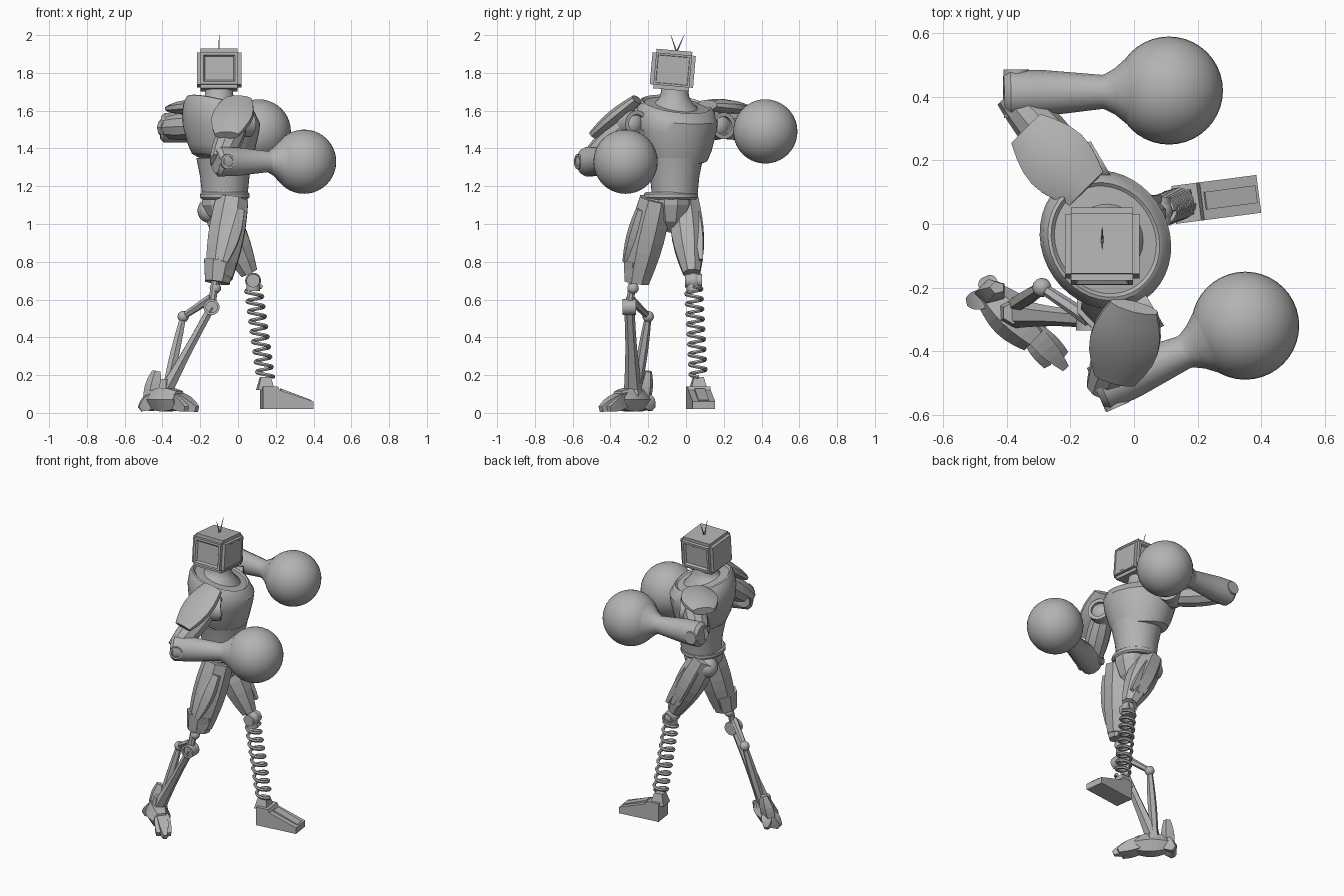
import bpy, bmesh, math
from mathutils import Vector, Matrix

cube = bpy.data.objects.get("Cube")
if cube:
    bpy.data.objects.remove(cube, do_unlink=True)

GREY = (.45, .45, .45, 1)
metal = bpy.data.materials.new("grey metal")
metal.use_nodes = True
metal.diffuse_color = GREY
metal.node_tree.nodes["Principled BSDF"].inputs["Base Color"].default_value = GREY

X, Y, Z = Matrix.Identity(3)
FACING = Vector((.85, .5, 0)).normalized()


def point(x, y, z):
    return Vector((x, y, z))


def finish(name, bm, smooth=True):
    bmesh.ops.recalc_face_normals(bm, faces=bm.faces)
    mesh = bpy.data.meshes.new(name)
    bm.to_mesh(mesh)
    bm.free()
    mesh.materials.append(metal)
    part = bpy.data.objects.new(name, mesh)
    bpy.context.collection.objects.link(part)
    if smooth:
        bpy.ops.object.select_all(action='DESELECT')
        part.select_set(True)
        bpy.context.view_layer.objects.active = part
        bpy.ops.object.shade_smooth_by_angle(angle=math.radians(35))


def loft(name, rows, sides, hint, axis=None, smooth=True):
    """Skin rings given as (centre, half width along hint, half depth, tilt)."""
    bm = bmesh.new()
    rings = []
    grow = 1 / math.cos(math.pi / sides)
    last = len(rows) - 1
    for i, (centre, width, depth, tilt) in enumerate(rows):
        along = axis or (rows[min(i + 1, last)][0] - rows[max(i - 1, 0)][0]).normalized()
        across = (hint - along * hint.dot(along)).normalized()
        outward = along.cross(across)
        ring = []
        for k in range(sides):
            angle = (k + .5) * math.tau / sides
            a = width * grow * math.cos(angle)
            b = depth * grow * math.sin(angle)
            ring.append(bm.verts.new(centre + across * a + outward * b - along * a * tilt))
        rings.append(ring)
    for low, high in zip(rings, rings[1:]):
        for k in range(sides):
            n = (k + 1) % sides
            bm.faces.new((low[k], low[n], high[n], high[k]))
    bm.faces.new(rings[0])
    bm.faces.new(rings[-1])
    finish(name, bm, smooth)


def limb(name, start, end, thick, thin, swell=0, flat=1, sides=8, hint=None, smooth=False):
    """Straight tapering piece that swells in the middle."""
    if hint is None:
        hint = X if abs((end - start).normalized().z) > .5 else Z
    steps = 6 if swell else 1
    rows = []
    for i in range(steps + 1):
        t = i / steps
        radius = thick + (thin - thick) * t + swell * math.sin(math.pi * t)
        rows.append((start.lerp(end, t), radius, radius * flat, 0))
    loft(name, rows, sides, hint, smooth=smooth)


def turned(name, centre, axis, hint, profile, ratio=1, sides=32):
    """Body of revolution from a profile of (distance, radius, tilt)."""
    rows = [(centre + axis * far, r, r * ratio, tilt) for far, r, tilt in profile]
    loft(name, rows, sides, hint, axis, sides > 12)


def ball(name, centre, radius, segments=20):
    bm = bmesh.new()
    bmesh.ops.create_uvsphere(bm, u_segments=segments, v_segments=segments // 2, radius=radius)
    bmesh.ops.translate(bm, vec=centre, verts=bm.verts)
    finish(name, bm)


def disc(name, centre, normal, radius, depth):
    rim, floor = radius * .7, depth * .6
    turned(name, centre, normal, Z,
           [(-depth, radius, 0), (depth, radius, 0), (depth, rim, 0), (floor, rim, 0)], sides=20)


# Television head with framed side panels and an outlined screen
bm = bmesh.new()
bmesh.ops.create_cube(bm, size=1)
bmesh.ops.scale(bm, vec=(.235, .23, .21), verts=bm.verts)
bmesh.ops.bevel(bm, geom=bm.edges[:], offset=.02, segments=2, affect='EDGES')
bm.normal_update()
flats = [f for f in bm.faces if f.calc_area() > .02]
panels = [f for f in flats if abs(f.normal.y) > .9]
screen = [f for f in flats if f.normal.x > .9]
for faces, inset, depth in ((panels, .02, 0), (panels, .012, -.012),
                            (screen, .015, 0), (screen, .003, -.002)):
    bmesh.ops.inset_individual(bm, faces=faces, thickness=inset, depth=depth)
bmesh.ops.transform(bm, verts=bm.verts, matrix=Matrix.Translation((-.1, -.07, 1.815))
                    @ Matrix.Rotation(math.radians(-5), 4, 'X'))
finish("head", bm, False)

# Wire antennas
antenna_base = point(-.1, -.05, 1.91)
for side, lean in (("right", -.03), ("left", .04)):
    limb(side + "_antenna", antenna_base, point(-.1, antenna_base.y + lean, 2), .004, .001, sides=6)

# Neck, chest with sloping collar, abdomen, belt and pelvis
turned("neck", point(-.1, -.06, 1.6), Z, FACING,
       [(-.05, .15, .3), (.02, .13, .2), (.05, .09, .1), (.08, .075, 0), (.13, .07, 0)])
turned("chest", point(-.09, -.05, 1.5), Z, FACING,
       [(-.16, .13, .2), (-.15, .15, .2), (-.1, .17, .15), (0, .195, .1), (.06, .2, .15),
        (.1, .19, .3), (.13, .175, .3), (.135, .165, .3), (.125, .155, .3), (.13, .1, .3)],
       1.12, 40)
turned("abdomen", point(-.07, -.06, 1.15), Z, FACING, [(0, .12, 0), (.1, .13, 0), (.2, .15, 0)])
waist = point(-.07, -.08, 1.15)
turned("belt", waist, Z, X, [(-.02, .12, 0), (-.01, .13, 0), (.01, .13, 0), (.02, .12, 0)], 1.1)
turned("pelvis", waist, Z, X, [(-.18, .03, .5), (-.12, .09, .2), (-.05, .12, 0), (0, .12, 0)], .9, 10)
ball("left_hip", point(-.15, -.01, 1.07), .065)
ball("right_hip", point(-.04, -.16, 1.08), .08)

# Right leg: armoured thigh with cuff and plate
knee, hub = point(-.12, -.28, .66), point(-.14, -.3, .56)
limb("right_thigh", point(-.03, -.16, 1.13), point(-.1, -.255, .72), .085, .07, .016)
limb("right_thigh_cuff", point(-.095, -.245, .8), point(-.11, -.26, .69), .085, .065)
limb("right_thigh_plate", point(0, -.24, 1.08), point(-.08, -.32, .8), .035, .025, .02, .6, 6)
limb("right_knee_pin", knee + Z * .05, hub, .02, .02, smooth=True)
ball("right_knee", knee, .03)
disc("right_knee_hub", hub, -Y, .042, .035)

# Right shin: two thin rods joined by a link
rear, ankle = point(-.29, -.2, .51), point(-.38, -.28, .12)
ball("rear_joint", rear, .03)
limb("rear_link", hub + Z * .05, rear, .02, .015, sides=6)
limb("shin_rod", hub, ankle, .02, .035, -.005, 1.2, 6)
limb("shin_strut", rear, ankle + Y * .02, .015, .02, .006, 1, 6)

# Clawed foot
heel, ball_of_foot = point(-.46, -.22, .07), point(-.31, -.36, .07)
limb("claw_foot_body", heel, ball_of_foot, .04, .045, .02, sides=6)
limb("claw_ankle", ankle - Z * .05, ankle + Z * .06, .05, .03, sides=6)
limb("heel_spur", heel, point(-.43, -.2, .22), .035, .02, .01, .8, 5)
rear_root, front_root = point(-.44, -.23, .08), point(-.34, -.32, .08)
for root, reach, degrees in ((front_root, .15, -36), (front_root, .18, -47), (front_root, .14, -62),
                             (rear_root, .08, 190), (rear_root, .06, 115)):
    turn = math.radians(degrees)
    tip = root + point(math.cos(turn) * reach, math.sin(turn) * reach, -.06)
    limb(f"claw_{degrees}", root, tip, .035, .015, .012, .8, 4, Z)

# Left leg: ridged thigh and ball knee
knee, ankle = point(.08, .04, .7), point(.145, .065, .19)
limb("left_thigh", point(-.13, -.01, 1.13), knee + point(-.02, -.01, .04), .075, .045, .025)
for i in range(3):
    shift = X * (i - 1) * .04
    limb(f"left_thigh_ridge_{i}", point(-.09, .06, 1.06) + shift, point(.04, .08, .81) + shift,
         .012, .01, .008, 1, 4)
ball("left_knee", knee, .042)
disc("left_knee_cap", knee, Y, .035, .045)
limb("spring_seat", knee, knee - Z * .055, .036, .036, sides=14, smooth=True)

# Coil spring shin
TURNS, STEPS = 9, 16
coil = []
for i in range(TURNS * STEPS + 1):
    angle = math.tau * i / STEPS
    centre = (knee - Z * .03).lerp(ankle, i / (TURNS * STEPS))
    swing = X * math.cos(angle) + Y * math.sin(angle)
    coil.append((centre + swing * .042, .009, .009, 0))
loft("spring_shin", coil, 6, Z)

# Wedge foot resting on its sole, with a raised panel
toe_way = Vector((1, .13, 0)).normalized()
side_way = Z.cross(toe_way)
heel = point(.125, .06, .02)
wedge = [(heel + toe_way * far + Z * high, .06, high, 0)
         for far, high in ((0, .06), (.08, .06), (.09, .05), (.27, .02))]
loft("left_foot", wedge, 4, side_way, toe_way, False)
limb("left_foot_panel", heel + toe_way * .1 + Z * .1, heel + toe_way * .26 + Z * .04,
     .028, .028, flat=.3, sides=4, hint=side_way)
limb("left_ankle", ankle - Z * .07, ankle, .045, .026, sides=4, hint=side_way)


# Arms: shoulder joint, upper arm, curved pad, forearm and ball fist
def arm(side, shoulder, elbow, fist, pad_top, pad_end):
    ball(side + "_shoulder", shoulder, .075)
    disc(side + "_shoulder_disc", shoulder + FACING * .03, FACING, .07, .05)
    limb(side + "_upper_arm", shoulder, elbow, .06, .05, .015, 1, 10, smooth=True)
    limb(side + "_shoulder_pad", pad_top, pad_end, .075, .065, .04, .35, 10,
         (pad_end - pad_top).cross(Z), True)
    reach = (fist - elbow).normalized()
    length = (fist - elbow).length
    turned(side + "_forearm", elbow, reach, Z,
           [(-.02, .06, 0), (0, .078, 0), (.1, .075, 0), (length - .21, .055, 0),
            (length - .2, .058, 0), (length - .17, .075, 0), (length - .13, .11, 0)], .95, 14)
    disc(side + "_elbow_cap", elbow + reach * .02, reach.cross(Z), .04, .076)
    ball(side + "_fist", fist, .17, 40)


arm("right", point(-.01, -.3, 1.53), point(-.1, -.515, 1.33), point(.35, -.32, 1.33),
    point(0, -.26, 1.66), point(-.06, -.49, 1.47))
arm("left", point(-.17, .16, 1.52), point(-.39, .41, 1.51), point(.11, .42, 1.49),
    point(-.15, .11, 1.63), point(-.34, .3, 1.61))
